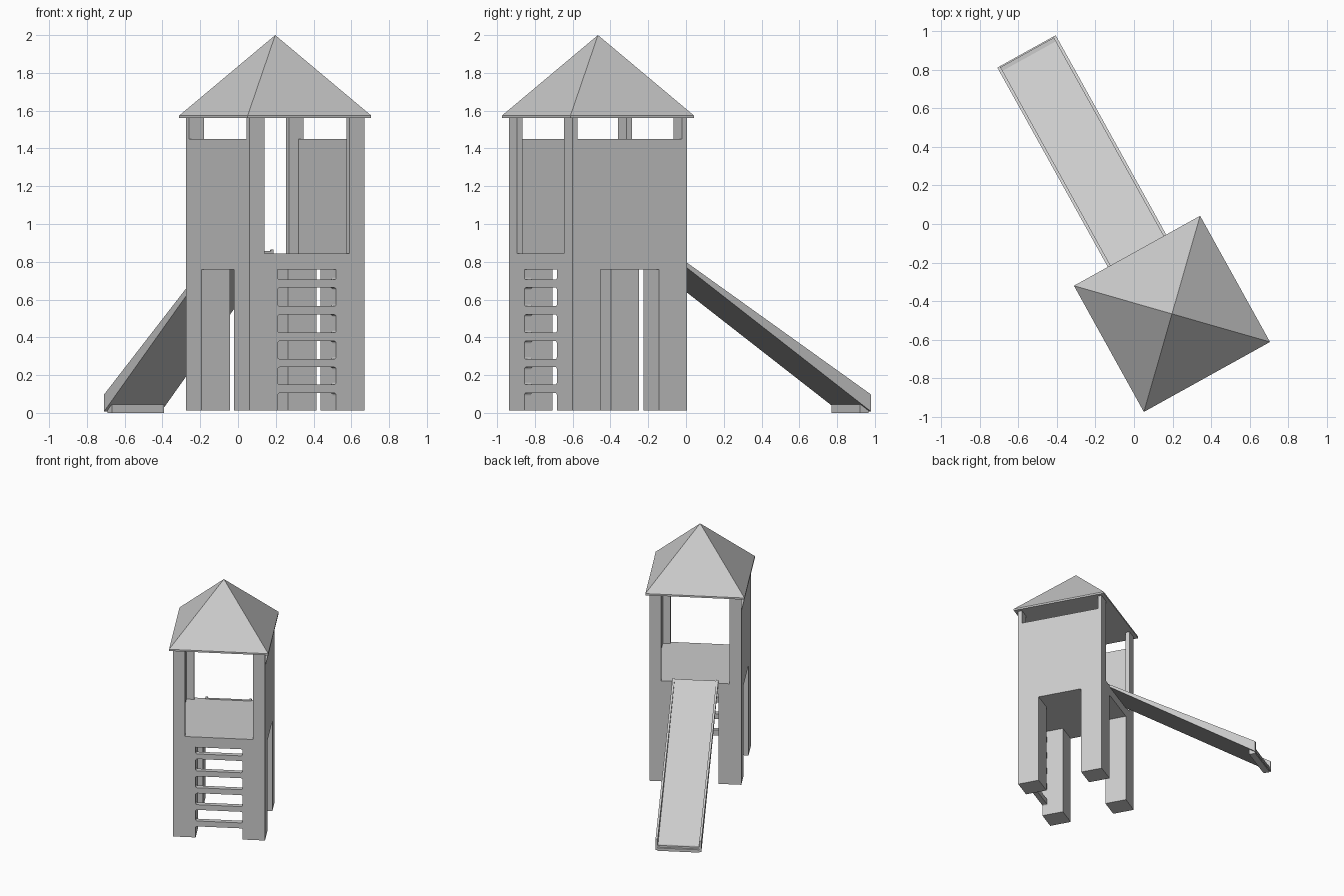
import bpy, bmesh, math
from mathutils import Matrix

if "Cube" in bpy.data.objects:
    bpy.data.objects.remove(bpy.data.objects["Cube"])

# Everything is built in a local frame (slide toward +y, ladder on -y), then turned
PLACE = Matrix.Translation((0.197, -0.466, 0)) @ Matrix.Rotation(math.radians(29), 4, 'Z')
H = 0.347      # half width of the tower
G = 0.177      # half width of the openings between the legs
W = 0.257      # half width of the upper openings
T = 0.032      # wall thickness
FLOOR = 0.845

grey = bpy.data.materials.new("plain grey")
grey.diffuse_color = (0.6, 0.6, 0.6, 1)
grey.use_nodes = True
grey.node_tree.nodes["Principled BSDF"].inputs["Base Color"].default_value = grey.diffuse_color


def finish(name, bm):
    bmesh.ops.recalc_face_normals(bm, faces=bm.faces)
    bm.transform(PLACE)
    me = bpy.data.meshes.new(name)
    bm.to_mesh(me)
    bm.free()
    me.materials.append(grey)
    ob = bpy.data.objects.new(name, me)
    bpy.context.collection.objects.link(ob)
    return ob


def box(name, x0, x1, y0, y1, z0, z1):
    bm = bmesh.new()
    bmesh.ops.create_cube(bm, size=1)
    for v in bm.verts:
        v.co.x = x1 if v.co.x > 0 else x0
        v.co.y = y1 if v.co.y > 0 else y0
        v.co.z = z1 if v.co.z > 0 else z0
    return finish(name, bm)


def prism(name, pts, offset):
    """Extrude a closed outline of 3D points by an offset."""
    bm = bmesh.new()
    face = bm.faces.new([bm.verts.new(p) for p in pts])
    new = bmesh.ops.extrude_face_region(bm, geom=[face])['geom']
    bmesh.ops.translate(bm, vec=offset, verts=[g for g in new if isinstance(g, bmesh.types.BMVert)])
    return finish(name, bm)


# Tower body: a block with the leg gaps, room and openings cut out
tower = box("tower", -H, H, -H, H, 0.013, 1.562)
I = H - T
cuts = [
    (-G, G, -1, 1, -1, 0.76),          # gap between legs, front to back
    (-1, 1, -G, G, -1, 0.76),          # gap between legs, side to side
    (-I, I, -I, I, FLOOR, 2),          # room
    (-W, W, -1, 1, FLOOR, 2),          # ladder and slide openings
    (-1, 1, -I, I, 1.45, 2),           # slots above the side walls
]
for c in cuts:
    cutter = box("cutter", *c)
    cutter.hide_render = True
    mod = tower.modifiers.new("cut", 'BOOLEAN')
    mod.operation = 'DIFFERENCE'
    mod.solver = 'EXACT'
    mod.object = cutter
    bpy.context.view_layer.objects.active = tower
    bpy.ops.object.modifier_apply(modifier=mod.name)
    bpy.data.objects.remove(cutter)

# Ladder rungs with small fillets where they meet the legs
R = 0.012
rungs = [(0.105, 0.15), (0.242, 0.285), (0.38, 0.425), (0.52, 0.565), (0.663, 0.705)]
for i, (z0, z1) in enumerate(rungs):
    arc = [(G - R + R * math.sin(a), R - R * math.cos(a))
           for a in (k * math.pi / 8 for k in range(5))]
    right = [(x, z0 - d) for x, d in reversed(arc)] + []
    outline = [(-x, z0 - d) for x, d in reversed(arc)] + [(x, z0 - d) for x, d in arc] \
        + [(x, z1 + d) for x, d in reversed(arc)] + [(-x, z1 + d) for x, d in arc]
    prism(f"ladder_rung_{i + 1}", [(x, -H, z) for x, z in outline], (0, 0.04, 0))

# Roof: thin square eave with a pyramid on top
E = 0.374
bm = bmesh.new()
sq = [(-E, -E), (E, -E), (E, E), (-E, E)]
low = [bm.verts.new((x, y, 1.56)) for x, y in sq]
top = [bm.verts.new((x, y, 1.574)) for x, y in sq]
apex = bm.verts.new((0, 0, 2.0))
bm.faces.new(low)
for k in range(4):
    n = (k + 1) % 4
    bm.faces.new((low[k], low[n], top[n], top[k]))
    bm.faces.new((top[k], top[n], apex))
finish("roof", bm)

# Slide: bed between two rails that get taller toward the foot
S, RW = 0.173, 0.016
Y0, Y1 = 0.33, 1.556
under = [(Y0, 0.845), (Y1, 0.008)]
for side, x in (("left", -S), ("right", S - RW)):
    prof = under + [(Y1, 0.098), (Y0, 0.866)]
    prism(f"slide_rail_{side}", [(x, y, z) for y, z in prof], (RW, 0, 0))
bed = under + [(Y1, 0.026), (Y0, 0.857)]
prism("slide_bed", [(-S + RW, y, z) for y, z in bed], (2 * (S - RW), 0, 0))

# Slide foot
box("slide_foot", -S + RW, S - RW, 1.5, 1.55, 0.0, 0.045)
